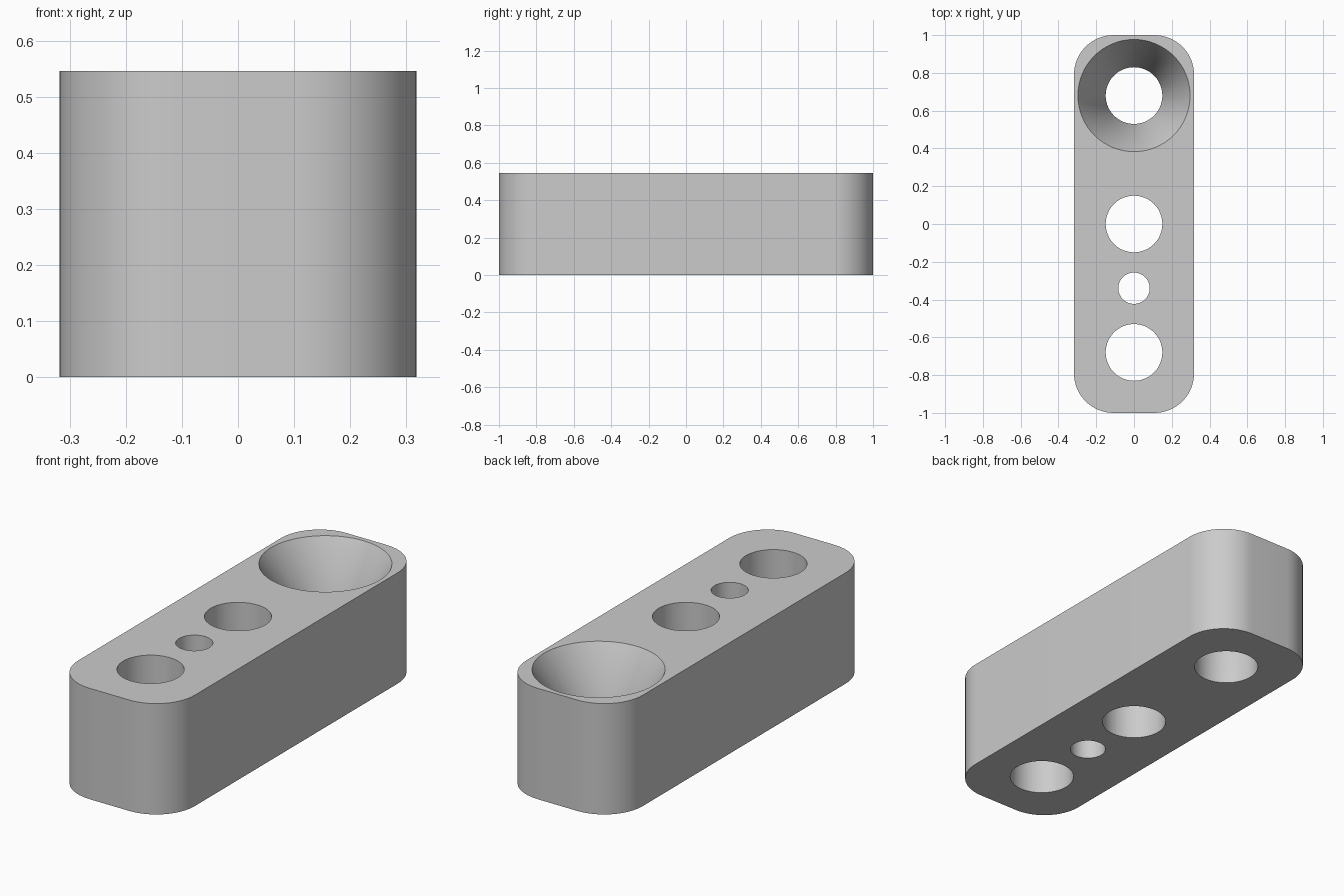
import bpy
import bmesh
import math

LENGTH, WIDTH, HEIGHT = 2.0, 0.636, 0.546
CORNER = 0.21
HOLE, PILOT, SINK = 0.15, 0.083, 0.297
SINK_DEPTH = 0.273
SEGMENTS = 64

cube = bpy.data.objects.get("Cube")
if cube:
    bpy.data.objects.remove(cube, do_unlink=True)

grey = bpy.data.materials.new("light grey")
grey.use_nodes = True
colour = (0.6, 0.6, 0.6, 1.0)
grey.diffuse_color = colour
grey.node_tree.nodes["Principled BSDF"].inputs["Base Color"].default_value = colour


def make_object(name, bm):
    bmesh.ops.recalc_face_normals(bm, faces=bm.faces)
    mesh = bpy.data.meshes.new(name)
    bm.to_mesh(mesh)
    bm.free()
    mesh.materials.append(grey)
    obj = bpy.data.objects.new(name, mesh)
    bpy.context.collection.objects.link(obj)
    return obj


def turned_cutter(name, y, profile):
    """Closed solid turned about a vertical axis from (radius, z) points."""
    bm = bmesh.new()
    rings = []
    for radius, z in profile:
        angles = [math.tau * i / SEGMENTS for i in range(SEGMENTS)]
        rings.append([bm.verts.new((radius * math.cos(a), y + radius * math.sin(a), z))
                      for a in angles])
    for low, high in zip(rings, rings[1:]):
        for i in range(SEGMENTS):
            j = (i + 1) % SEGMENTS
            bm.faces.new((low[i], low[j], high[j], high[i]))
    bm.faces.new(rings[0][::-1])
    bm.faces.new(rings[-1])
    obj = make_object(name, bm)
    obj.hide_render = True
    return obj


# Block with rounded upright corners
bm = bmesh.new()
bmesh.ops.create_cube(bm, size=1)
for v in bm.verts:
    v.co = (v.co.x * WIDTH, v.co.y * LENGTH, (v.co.z + 0.5) * HEIGHT)
upright = [e for e in bm.edges if abs(e.verts[0].co.z - e.verts[1].co.z) > 0.1]
bmesh.ops.bevel(bm, geom=upright, offset=CORNER, offset_type='OFFSET',
                segments=16, profile=0.5, affect='EDGES')
block = make_object("drilled_block", bm)

# Straight holes, and one hole with a conical countersink
below, above = -0.1, HEIGHT + 0.1
slope = (SINK - HOLE) / SINK_DEPTH
cutters = [turned_cutter(name, y, [(r, below), (r, above)]) for name, y, r in (
    ("front_hole_cutter", -0.68, HOLE),
    ("pilot_hole_cutter", -0.34, PILOT),
    ("middle_hole_cutter", 0.0, HOLE))]
cutters.append(turned_cutter("countersink_cutter", 0.68, [
    (HOLE, below), (HOLE, HEIGHT - SINK_DEPTH), (SINK + 0.1 * slope, above)]))

bpy.ops.object.select_all(action='DESELECT')
bpy.context.view_layer.objects.active = block
block.select_set(True)
for cutter in cutters:
    mod = block.modifiers.new("drill", 'BOOLEAN')
    mod.operation = 'DIFFERENCE'
    mod.solver = 'EXACT'
    mod.object = cutter
    bpy.ops.object.modifier_apply(modifier=mod.name)
    bpy.data.objects.remove(cutter, do_unlink=True)

bpy.ops.object.shade_smooth_by_angle(angle=math.radians(30))
